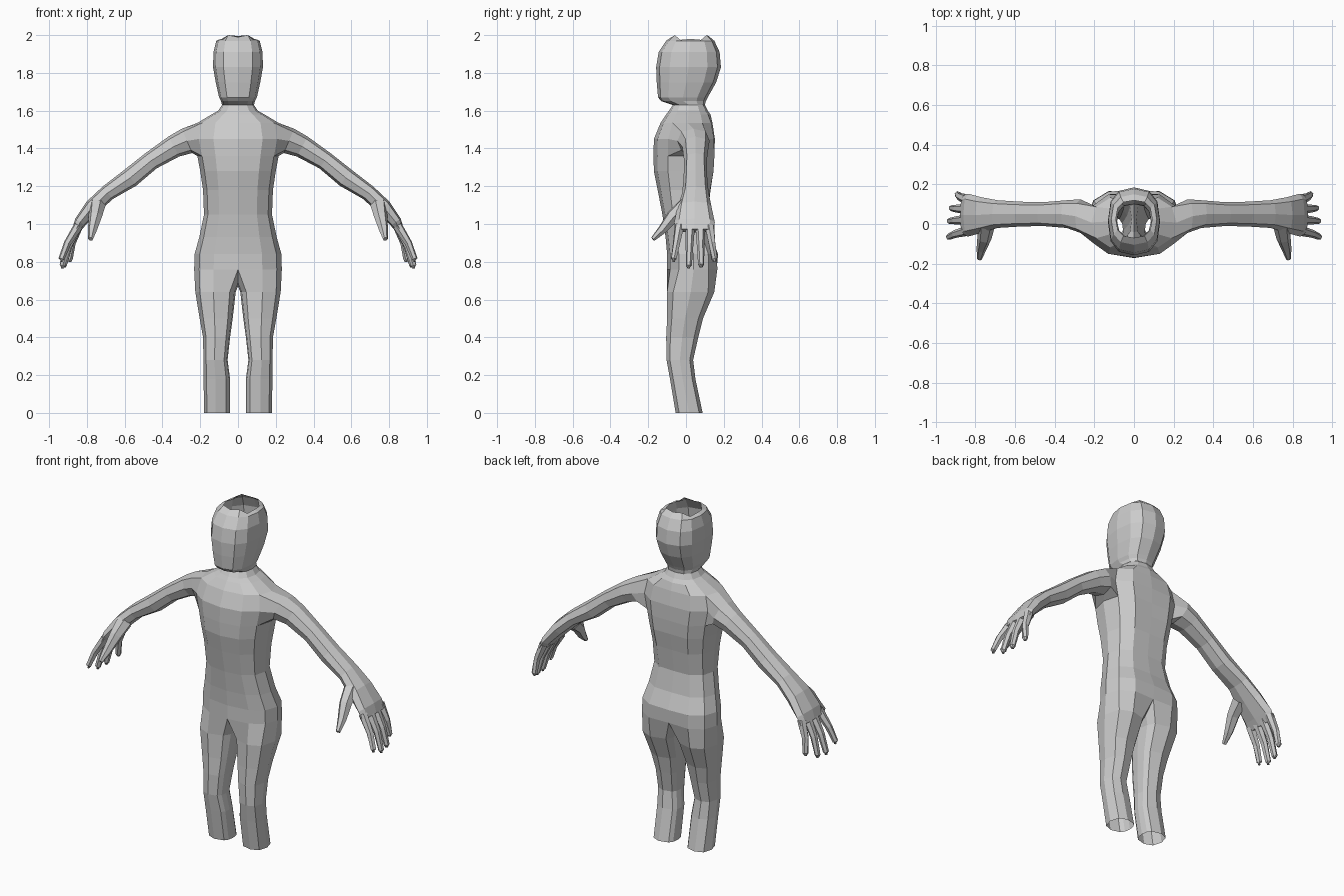
import bpy, bmesh, math
from mathutils import Vector

cube = bpy.data.objects.get("Cube")
if cube:
    bpy.data.objects.remove(cube)

clay = bpy.data.materials.new("plain_grey")
clay.use_nodes = True
GREY = (0.6, 0.6, 0.6, 1)
clay.diffuse_color = GREY
clay.node_tree.nodes["Principled BSDF"].inputs["Base Color"].default_value = GREY


def spow(v, p):
    return math.copysign(abs(v) ** p, v)


def finish(bm, name):
    """Turn a left-half mesh into a mirrored, flat-shaded object."""
    bmesh.ops.recalc_face_normals(bm, faces=bm.faces)
    mesh = bpy.data.meshes.new(name)
    bm.to_mesh(mesh)
    bm.free()
    mesh.materials.append(clay)
    obj = bpy.data.objects.new(name, mesh)
    bpy.context.collection.objects.link(obj)
    mirror = obj.modifiers.new("mirror", 'MIRROR')
    mirror.use_clip = True
    mirror.merge_threshold = 0.0005
    return obj


def half_ring(bm, z, rx, front, back, p=0.85, groove=0.0, lifts=None):
    """Seven points from front centre round the left side to back centre."""
    ring = []
    for i in range(7):
        a = math.pi * i / 6
        x = rx * spow(math.sin(a), p) if 0 < i < 6 else 0
        y = (front + back) / 2 - (back - front) / 2 * spow(math.cos(a), p)
        if i == 6:
            y -= groove
        ring.append(bm.verts.new((x, y, z + (lifts[i] if lifts else 0))))
    return ring


def bridge(bm, a, b, closed=False, skip=()):
    n = len(a)
    for i in range(n if closed else n - 1):
        if i not in skip:
            j = (i + 1) % n
            bm.faces.new((a[i], a[j], b[j], b[i]))


# Torso, from neck to hips: height, half width, front, back, spine groove
TORSO = [
    (1.63, .085, -.07, .10, 0), (1.60, .105, -.09, .115, 0),
    (1.58, .14, -.105, .13, 0), (1.535, .215, -.135, .15, .01),
    (1.45, .235, -.17, .168, .015), (1.36, .215, -.172, .17, .02),
    (1.28, .20, -.17, .165, .02), (1.18, .185, -.15, .145, .015),
    (1.05, .18, -.125, .125, .01), (.93, .205, -.108, .145, .01),
    (.84, .23, -.10, .18, .01), (.76, .232, -.10, .182, .02),
]
bm = bmesh.new()
rings = [half_ring(bm, z, rx, f, b, groove=g) for z, rx, f, b, g in TORSO]
for k in range(len(rings) - 1):
    # leave the arm hole open at the shoulder
    bridge(bm, rings[k], rings[k + 1], skip=(2, 3) if k in (3, 4) else ())

# Legs: the hip ring is closed by three crotch points, then runs down open
crotch = [bm.verts.new((0, y, z)) for y, z in ((.10, .69), (.03, .67), (-.04, .69))]
ring = rings[-1] + crotch
angles = [-40 + 260 * i / 6 for i in range(7)] + [245, 270, 295]
LEG = [  # height, inner x, outer x, front, back
    (.64, .012, .226, -.10, .15), (.50, .028, .203, -.10, .09),
    (.40, .042, .185, -.105, .065), (.28, .055, .183, -.103, .038),
    (.18, .042, .182, -.085, .05), (0, .042, .18, -.055, .088),
]
for z, x0, x1, f, b in LEG:
    nxt = []
    for deg in angles:
        a = math.radians(deg)
        x = (x0 + x1) / 2 + (x1 - x0) / 2 * spow(math.sin(a), .8)
        y = (f + b) / 2 - (b - f) / 2 * spow(math.cos(a), .8)
        nxt.append(bm.verts.new((x, y, z)))
    bridge(bm, ring, nxt, closed=True)
    ring = nxt

# Arm, grown out of the shoulder hole down to the knuckles
B, C, D = rings[3:6]
ring = [B[2], B[3], B[4], C[4], D[4], D[3], D[2], C[2]]
ARM = [  # x, y, z, thickness, width
    (.27, .04, 1.44, .14, .17), (.34, .05, 1.41, .12, .14),
    (.46, .05, 1.335, .10, .12), (.57, .05, 1.245, .105, .125),
    (.69, .05, 1.165, .085, .14), (.77, .045, 1.09, .085, .18),
    (.835, .045, 1.01, .065, .215), (.86, .045, .965, .04, .21),
]
for k, (x, y, z, t, w) in enumerate(ARM):
    p, q = ARM[max(k - 1, 0)], ARM[min(k + 1, len(ARM) - 1)]
    d = Vector((q[0] - p[0], 0, q[2] - p[2])).normalized()
    up = Vector((-d.z, 0, d.x))
    nxt = []
    for i in range(8):
        a = math.radians(45 * i - 45)
        off = up * (spow(math.cos(a), .8) * t / 2)
        off.y = spow(math.sin(a), .8) * w / 2
        nxt.append(bm.verts.new(Vector((x, y, z)) + off))
    bridge(bm, ring, nxt, closed=True)
    ring = nxt
bm.faces.new(ring)
finish(bm, "body")

# Head: open shell from the neck, under the jaw and up to a ragged rim
HEAD = [
    (1.63, .085, -.07, .10), (1.65, .09, -.13, .105),
    (1.67, .10, -.148, .115), (1.75, .118, -.155, .16),
    (1.83, .132, -.158, .185), (1.91, .13, -.145, .178),
    (1.97, .115, -.105, .15),
]
bm = bmesh.new()
ring = None
for z, rx, f, b in HEAD:
    nxt = half_ring(bm, z, rx, f, b, p=.78)
    if ring:
        bridge(bm, ring, nxt)
    ring = nxt
rim = half_ring(bm, 2.0, .092, -.07, .12, p=.8,
                lifts=(-.01, 0, -.025, -.02, -.025, 0, -.005))
bridge(bm, ring, rim)
finish(bm, "head")


def digit(bm, points, radii, sides=6):
    """Tapered finger along a short path, closed at the tip."""
    pts = [Vector(p) for p in points]
    ring = None
    for k, (c, r) in enumerate(zip(pts, radii)):
        d = pts[min(k + 1, len(pts) - 1)] - pts[max(k - 1, 0)]
        rot = d.to_track_quat('Z', 'Y')
        nxt = []
        for i in range(sides):
            a = 2 * math.pi * i / sides
            nxt.append(bm.verts.new(c + rot @ Vector((r * math.cos(a), r * math.sin(a), 0))))
        if ring:
            bridge(bm, ring, nxt, closed=True)
        ring = nxt
    bm.faces.new(ring)


# Fingers: knuckle y, tip x, y, z
bm = bmesh.new()
for ky, tx, ty, tz in ((-.035, .935, -.065, .80), (.022, .93, .015, .765),
                       (.075, .92, .08, .77), (.125, .89, .15, .80)):
    base = Vector((.845, ky, .99))
    tip = Vector((tx, ty, tz))
    mid = base.lerp(tip, .5) + Vector((.012, 0, .004))
    digit(bm, (base, mid, tip + Vector((0, 0, .015)), tip), (.026, .02, .016, .008))
finish(bm, "fingers")

# Thumb
bm = bmesh.new()
digit(bm, ((.745, .0, 1.10), (.755, -.07, 1.04), (.77, -.125, .97), (.78, -.175, .92)),
      (.045, .036, .025, .013))
finish(bm, "thumbs")
